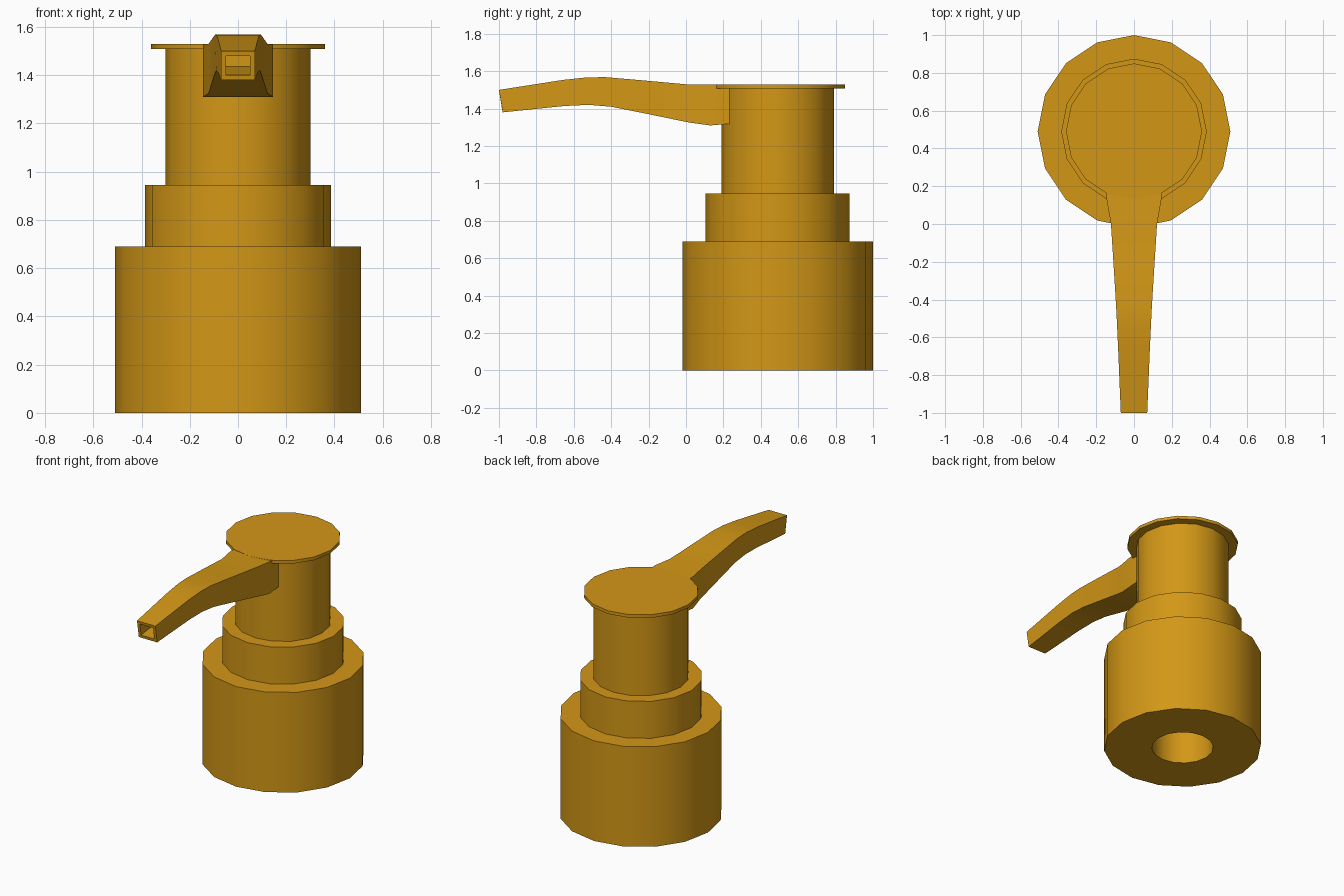
import bpy, bmesh, math

if "Cube" in bpy.data.objects:
    bpy.data.objects.remove(bpy.data.objects["Cube"], do_unlink=True)

AXIS_Y = 0.49
SIDES = 16

amber = bpy.data.materials.new("amber_plastic")
amber.use_nodes = True
colour = (0.65, 0.31, 0.008, 1)
amber.diffuse_color = colour
amber.node_tree.nodes["Principled BSDF"].inputs["Base Color"].default_value = colour


def finish(name, bm):
    """Turn a bmesh into a smooth-shaded object with sharp edges kept."""
    bmesh.ops.recalc_face_normals(bm, faces=bm.faces)
    mesh = bpy.data.meshes.new(name)
    bm.to_mesh(mesh)
    bm.free()
    mesh.materials.append(amber)
    obj = bpy.data.objects.new(name, mesh)
    bpy.context.collection.objects.link(obj)
    bpy.ops.object.select_all(action="DESELECT")
    obj.select_set(True)
    bpy.context.view_layer.objects.active = obj
    bpy.ops.object.shade_smooth_by_angle(angle=math.radians(30))
    return obj


def lathe(name, profile):
    """Turn (radius, z) points about the pump axis, with flat polygon ends."""
    bm = bmesh.new()
    rings = []
    for r, z in profile:
        rings.append([bm.verts.new((r * math.sin(a), AXIS_Y - r * math.cos(a), z))
                      for a in (math.tau * i / SIDES for i in range(SIDES))])
    for lo, hi in zip(rings, rings[1:]):
        for i in range(SIDES):
            j = (i + 1) % SIDES
            bm.faces.new((lo[i], lo[j], hi[j], hi[i]))
    bm.faces.new(rings[0])
    bm.faces.new(rings[-1])
    return finish(name, bm)


# Collar with the tube hole underneath, then the stepped pump body
lathe("collar", [(0.2, 0.6), (0.2, 0), (0.51, 0), (0.51, 0.69), (0.3, 0.69)])
lathe("collar_step", [(0.385, 0.68), (0.385, 0.945)])
lathe("pump_neck", [(0.3, 0.94), (0.3, 1.51)])
lathe("pump_cap", [(0.36, 1.508), (0.36, 1.53)])

# Spout stations: half width, top y, top z, bottom y, bottom z
stations = [
    (0.145, 0.25, 1.52, 0.25, 1.32),
    (0.145, 0.13, 1.53, 0.13, 1.31),
    (0.122, 0.0, 1.53, 0.02, 1.325),
    (0.108, -0.22, 1.55, -0.2, 1.37),
    (0.095, -0.43, 1.568, -0.4, 1.41),
    (0.09, -0.53, 1.567, -0.52, 1.42),
    (0.084, -0.66, 1.553, -0.65, 1.414),
    (0.07, -1.0, 1.5, -0.98, 1.38),
    # nozzle rim and the bore running back inside
    (0.05, -0.996, 1.48, -0.984, 1.4),
    (0.05, -0.7, 1.51, -0.7, 1.435),
]
bm = bmesh.new()
loops = []
for w, ty, tz, by, bz in stations:
    loops.append([bm.verts.new(p) for p in
                  ((-w, by, bz), (w, by, bz), (w, ty, tz), (-w, ty, tz))])
for a, b in zip(loops, loops[1:]):
    for i in range(4):
        j = (i + 1) % 4
        bm.faces.new((a[i], a[j], b[j], b[i]))
bm.faces.new(loops[0])
bm.faces.new(loops[-1])
finish("spout", bm)
